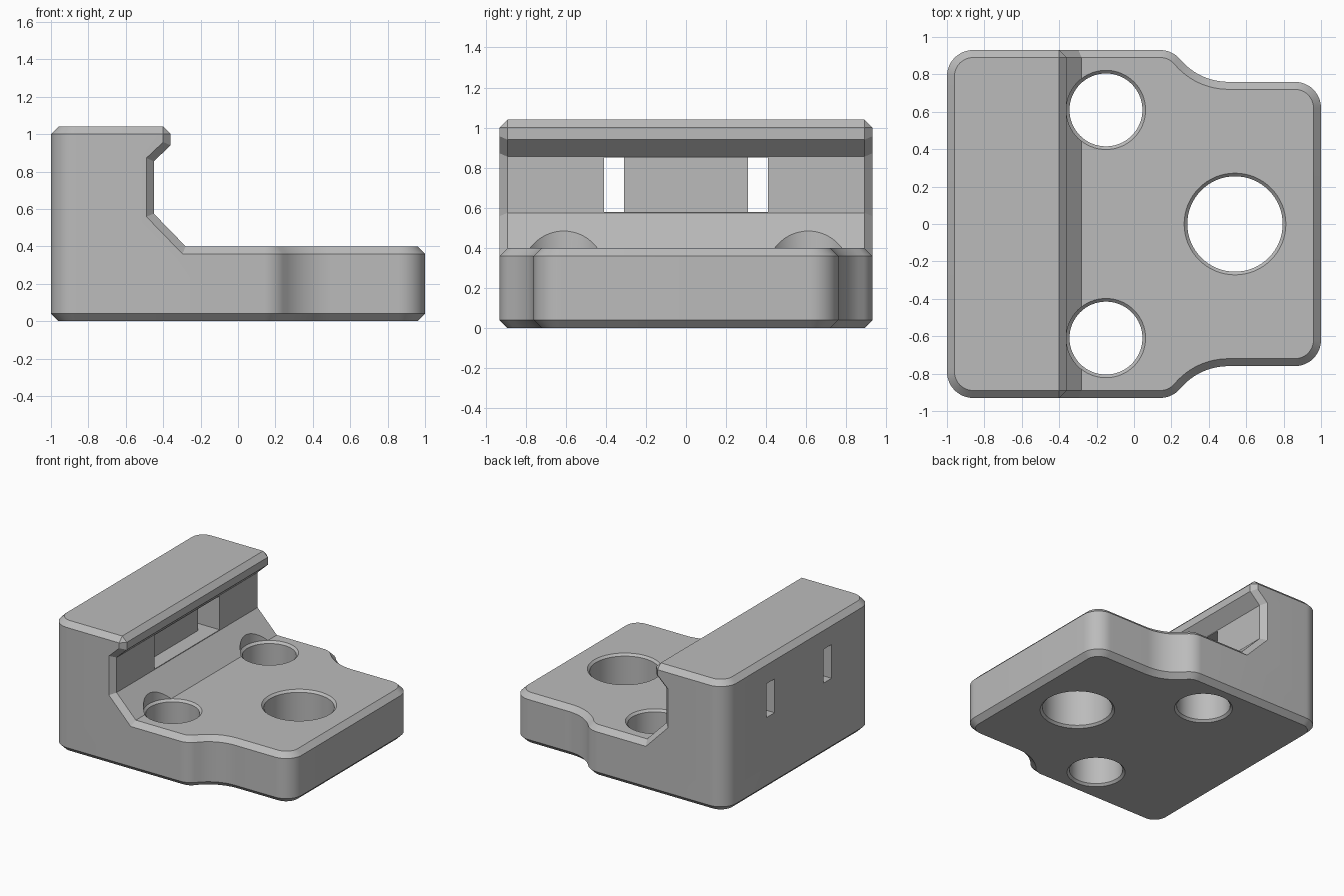
import bpy, bmesh
from math import sin, cos, pi, radians
from mathutils import Vector

cube = bpy.data.objects.get("Cube")
if cube:
    bpy.data.objects.remove(cube, do_unlink=True)

CHAMFER = 0.04
HEIGHT = 1.04
HALF_DEPTH = 0.93


def prism(name, points, offset):
    """Extrude a closed loop of 3D points along an offset vector."""
    bm = bmesh.new()
    face = bm.faces.new([bm.verts.new(p) for p in points])
    result = bmesh.ops.extrude_face_region(bm, geom=[face])
    moved = [g for g in result["geom"] if isinstance(g, bmesh.types.BMVert)]
    bmesh.ops.translate(bm, verts=moved, vec=Vector(offset))
    return finish(name, bm)


def lathe(name, x, y, profile, sides=64):
    """Turn a radius/height profile into a capped round solid."""
    bm = bmesh.new()
    rings = []
    for r, z in profile:
        angles = [2 * pi * i / sides for i in range(sides)]
        rings.append([bm.verts.new((x + r * cos(a), y + r * sin(a), z)) for a in angles])
    for low, high in zip(rings, rings[1:]):
        for i in range(sides):
            j = (i + 1) % sides
            bm.faces.new((low[i], low[j], high[j], high[i]))
    bm.faces.new(rings[0])
    bm.faces.new(rings[-1])
    return finish(name, bm)


def finish(name, bm):
    bmesh.ops.recalc_face_normals(bm, faces=bm.faces)
    mesh = bpy.data.meshes.new(name)
    bm.to_mesh(mesh)
    bm.free()
    obj = bpy.data.objects.new(name, mesh)
    bpy.context.collection.objects.link(obj)
    return obj


def cut(target, cutter):
    mod = target.modifiers.new("cut", "BOOLEAN")
    mod.operation = "DIFFERENCE"
    mod.solver = "EXACT"
    mod.object = cutter
    bpy.context.view_layer.objects.active = target
    bpy.ops.object.modifier_apply(modifier=mod.name)
    bpy.data.objects.remove(cutter, do_unlink=True)


def arc(cx, cy, r, start, end, steps=12):
    angles = [radians(start + (end - start) * i / steps) for i in range(steps + 1)]
    return [(cx + r * cos(a), cy + r * sin(a)) for a in angles]


# Plan outline: rounded corners and an S-shaped shoulder, mirrored in y
R, BIG, TURN = 0.14, 0.336, 50
nose = HALF_DEPTH - (R + BIG) * (1 - cos(radians(TURN)))
shoulder_x = 0.14 + (R + BIG) * sin(radians(TURN))
half = arc(1 - R, nose - R, R, 0, 90)
half += arc(shoulder_x, nose + BIG, BIG, 270, 270 - TURN)
half += arc(0.14, HALF_DEPTH - R, R, 90 - TURN, 90)[1:]
half += arc(R - 1, HALF_DEPTH - R, R, 90, 180)
outline = half + [(x, -y) for x, y in reversed(half)]
bracket = prism("clamp_bracket", [(x, y, 0) for x, y in outline], (0, 0, HEIGHT))

# Remove the space above the base and below the overhanging lip
side = [(1.2, 0.40), (-0.28, 0.40), (-0.45, 0.575), (-0.45, 0.855),
        (-0.36, 0.94), (-0.36, 1.2), (1.2, 1.2)]
cut(bracket, prism("space_cutter", [(x, -1.2, z) for x, z in side], (0, 2.4, 0)))

# Chamfer every outer sharp edge, leaving the bends of the jaw crisp
bm = bmesh.new()
bm.from_mesh(bracket.data)
bmesh.ops.dissolve_limit(bm, angle_limit=radians(0.5), verts=bm.verts, edges=bm.edges)


def wants_chamfer(edge):
    if len(edge.link_faces) != 2 or edge.calc_face_angle() < radians(30):
        return False
    a, b = (v.co for v in edge.verts)
    mid = (a + b) / 2
    along_y = abs((b - a).normalized().y) > 0.99
    return not (along_y and -0.5 < mid.x < -0.2 and 0.1 < mid.z < 1.0)


bmesh.ops.bevel(bm, geom=[e for e in bm.edges if wants_chamfer(e)], offset=CHAMFER,
                offset_type="OFFSET", segments=1, affect="EDGES", clamp_overlap=False)
bm.to_mesh(bracket.data)
bm.free()

# Strap channel: a recess in the jaw with a slot through the wall at each end
channel = [(-1.1, 0.31), (-0.57, 0.31), (-0.57, -0.31), (-1.1, -0.31),
           (-1.1, -0.41), (-0.4, -0.41), (-0.4, 0.41), (-1.1, 0.41)]
cut(bracket, prism("channel_cutter", [(x, y, 0.58) for x, y in channel], (0, 0, 0.27)))

# Through holes with a small countersink at both ends
for x, y, r in ((-0.15, 0.61, 0.195), (-0.15, -0.61, 0.195), (0.54, 0, 0.255)):
    w = r + 0.017
    profile = [(w, -0.1), (w, 0), (r, 0.017), (r, 0.383), (w, 0.40), (w, 0.6)]
    cut(bracket, lathe("hole_cutter", x, y, profile))

# Single plain grey
grey = bpy.data.materials.new("plain_grey")
grey.use_nodes = True
color = (0.5, 0.5, 0.5, 1)
grey.diffuse_color = color
grey.node_tree.nodes["Principled BSDF"].inputs["Base Color"].default_value = color
bracket.data.materials.clear()
bracket.data.materials.append(grey)

bpy.ops.object.select_all(action="DESELECT")
bracket.select_set(True)
bpy.context.view_layer.objects.active = bracket
bpy.ops.object.shade_smooth_by_angle(angle=radians(30))
